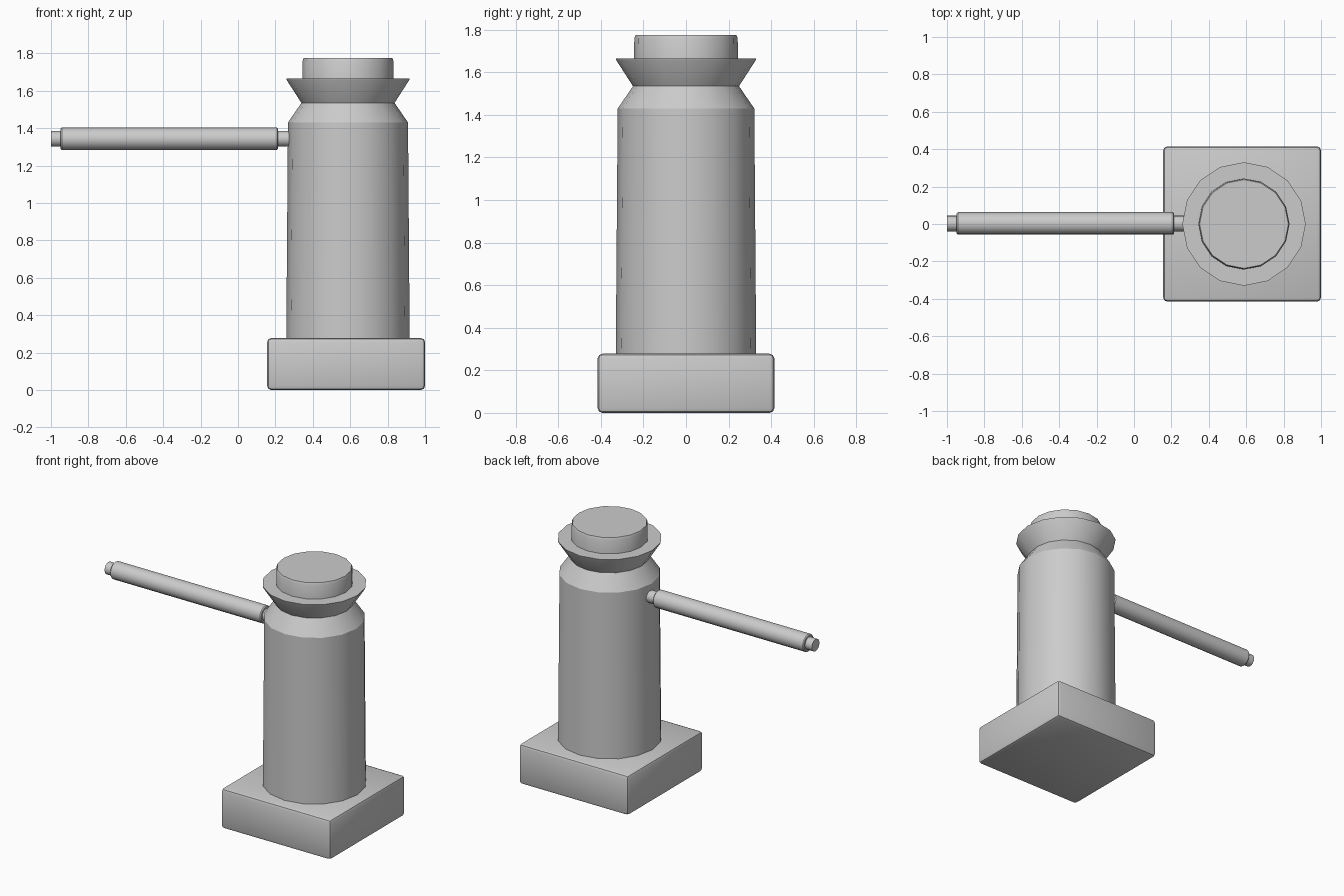
import bpy, bmesh
from math import cos, sin, tau, radians
from mathutils import Matrix

if "Cube" in bpy.data.objects:
    bpy.data.objects.remove(bpy.data.objects["Cube"])


def finish(name, bm, angle=30):
    bmesh.ops.recalc_face_normals(bm, faces=bm.faces)
    mesh = bpy.data.meshes.new(name)
    bm.to_mesh(mesh)
    bm.free()
    obj = bpy.data.objects.new(name, mesh)
    bpy.context.collection.objects.link(obj)
    bpy.ops.object.select_all(action='DESELECT')
    obj.select_set(True)
    bpy.context.view_layer.objects.active = obj
    bpy.ops.object.shade_smooth_by_angle(angle=radians(angle))
    return obj


def lathe(name, profile, sides, matrix):
    """Revolve (radius, height) pairs about local z, capping both ends."""
    bm = bmesh.new()
    rings = [[bm.verts.new((r * cos(tau * i / sides), r * sin(tau * i / sides), h))
              for i in range(sides)] for r, h in profile]
    for a, b in zip(rings, rings[1:]):
        for i in range(sides):
            j = (i + 1) % sides
            bm.faces.new((a[i], a[j], b[j], b[i]))
    bm.faces.new(rings[0])
    bm.faces.new(rings[-1])
    bm.transform(matrix)
    return finish(name, bm)


CX = 0.588

# Square foot with softened edges
bm = bmesh.new()
bmesh.ops.create_cube(bm, size=1, matrix=Matrix.Translation((0.578, 0, 0.139))
                      @ Matrix.Diagonal((0.844, 0.83, 0.278, 1)))
bmesh.ops.bevel(bm, geom=bm.edges[:], offset=0.022, segments=2, profile=0.5,
                affect='EDGES')
finish("base_block", bm, 40)

# Column with tapered shoulder, narrow neck and flared collar
lathe("column", [(0.33, 0.26), (0.321, 1.43), (0.249, 1.535),
                 (0.327, 1.656), (0.33, 1.665)],
      16, Matrix.Translation((CX, 0, 0)))

# Raised cap on top
lathe("top_cap", [(0.244, 1.64), (0.243, 1.76), (0.237, 1.775)],
      16, Matrix.Translation((CX, 0, 0)))

# Side handle: thin core rod and thick chamfered grip, laid along x
along_x = Matrix.Translation((0, 0.003, 1.343)) @ Matrix.Rotation(radians(90), 4, 'Y')
lathe("handle_rod", [(0.042, -1.0), (0.042, 0.33)], 16, along_x)
lathe("handle_grip", [(0.054, -0.948), (0.06, -0.942), (0.06, 0.208), (0.054, 0.214)],
      16, along_x)
